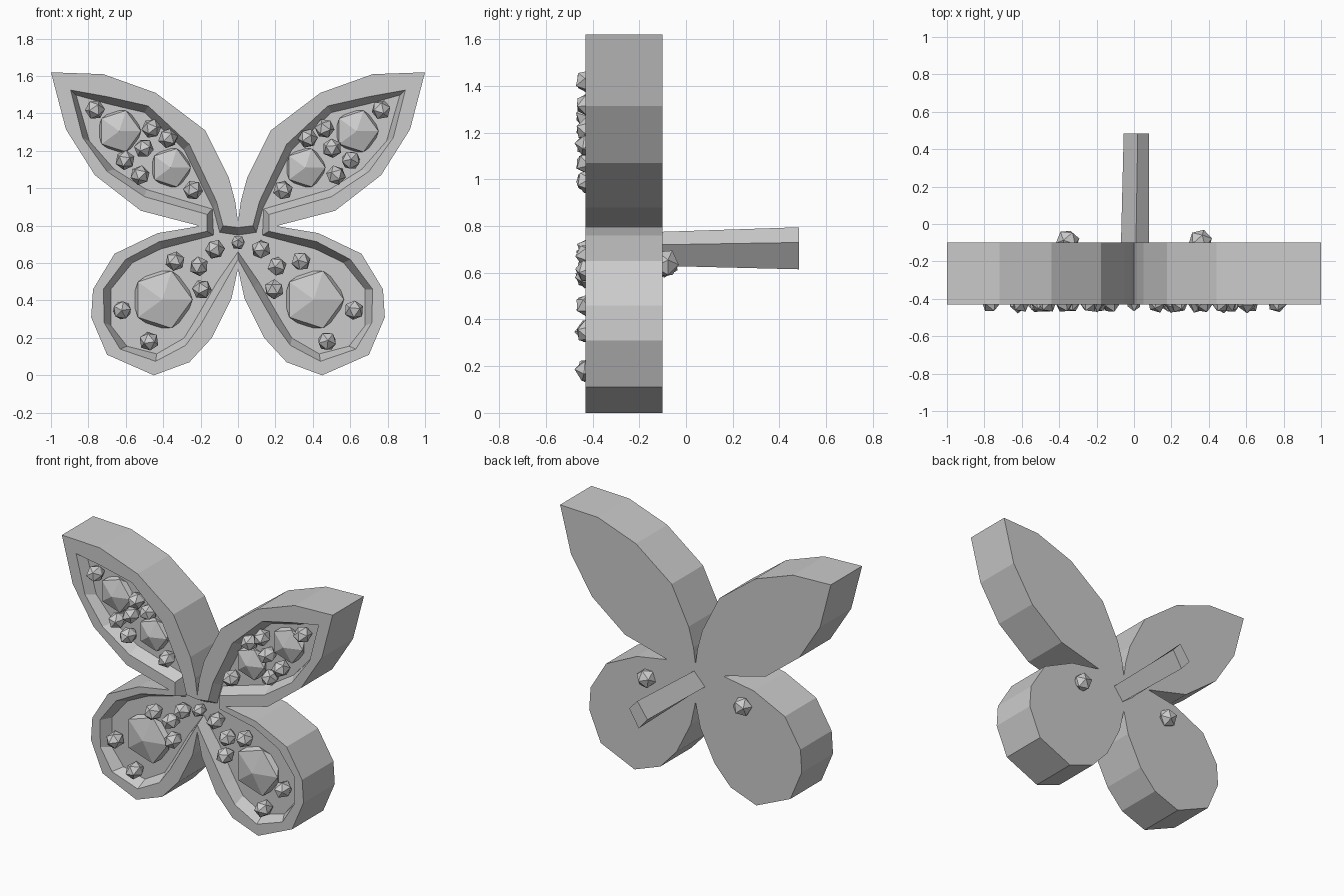
import bpy, bmesh, math, random
from mathutils import Vector, Euler

if "Cube" in bpy.data.objects:
    bpy.data.objects.remove(bpy.data.objects["Cube"])

random.seed(4)

# Right half of the butterfly outline, clockwise from the top notch, (x, z)
OUTER = [(0, .82), (.015, .93), (.05, 1.06), (.176, 1.31), (.44, 1.51), (.72, 1.61),
         (1, 1.62), (.92, 1.315), (.765, 1.07), (.52, .88), (.22, .802), (.21, .797),
         (.43, .76), (.66, .65), (.775, .46), (.785, .31), (.70, .11), (.45, 0),
         (.26, .07), (.14, .2), (.035, .41), (0, .57)]
# Matching inner edge of the raised rim
INNER = [(0, .79), (.08, .80), (.115, .93), (.26, 1.235), (.48, 1.44), (.70, 1.49),
         (.895, 1.525), (.83, 1.27), (.70, 1.09), (.50, .955), (.165, .86), (.165, .77),
         (.42, .715), (.60, .62), (.72, .46), (.715, .28), (.63, .14), (.44, .075),
         (.28, .16), (.20, .27), (.085, .47), (0, .62)]
FRONT, BACK, FLOOR = -.43, -.10, -.36


def finish(bm, name):
    bmesh.ops.recalc_face_normals(bm, faces=bm.faces)
    mesh = bpy.data.meshes.new(name)
    bm.to_mesh(mesh)
    bm.free()
    obj = bpy.data.objects.new(name, mesh)
    bpy.context.collection.objects.link(obj)
    return obj


def full(half):
    return half + [(-x, z) for x, z in reversed(half[1:-1])]


def ring(bm, points, y):
    return [bm.verts.new((x, y, z)) for x, z in points]


def bridge(bm, a, b):
    n = len(a)
    for i in range(n):
        j = (i + 1) % n
        bm.faces.new((a[i], a[j], b[j], b[i]))


# Butterfly body: solid back, side walls, flat rim and sunken floor
floor = []
for o, i in zip(OUTER, INNER):
    p = Vector(i) + (Vector(i) - Vector(o)).normalized() * .04
    floor.append((p.x, p.y))
bm = bmesh.new()
loops = [ring(bm, full(h), y) for h, y in
         ((OUTER, BACK), (OUTER, FRONT), (INNER, FRONT), (floor, FLOOR))]
for a, b in zip(loops, loops[1:]):
    bridge(bm, a, b)
bm.faces.new(loops[0])
bm.faces.new(loops[-1])
finish(bm, "butterfly_body")


def gem(name, x, y, z, r, depth, subdiv=1, turn=True):
    bm = bmesh.new()
    bmesh.ops.create_icosphere(bm, subdivisions=subdiv, radius=1)
    rot = Euler([random.uniform(0, 6.28) for _ in range(3)]) if turn else Euler((math.pi / 2, 0, 0))
    bmesh.ops.rotate(bm, verts=bm.verts, matrix=rot.to_matrix())
    bmesh.ops.scale(bm, verts=bm.verts, vec=(r, depth, r))
    obj = finish(bm, name)
    obj.location = (x, y, z)
    return obj


SMALL = [(.765, 1.42), (.463, 1.32), (.374, 1.267), (.503, 1.214), (.604, 1.15),
         (.524, 1.07), (.24, .99), (.123, .674), (.337, .61), (.209, .583),
         (.193, .46), (.62, .348), (.476, .182)]
LARGE = [(.635, 1.305, .13), (.36, 1.11, .12), (.405, .405, .18)]

for s in (-1, 1):
    # Small beads standing proud of the rim
    for x, z in SMALL:
        gem("small_gem", s * x, -.41, z, .054, .068)
    # Large faceted stones set into the wings
    for x, z, r in LARGE:
        gem("large_gem", s * x, FLOOR, z, r, .07, 1, False)
    # Beads showing through the back
    gem("back_gem", s * .355, -.09, .64, .065, .062)
gem("centre_gem", 0, -.41, .71, .04, .06)

# Ear post on the back, four-sided and slightly flared
bm = bmesh.new()
base = ring(bm, [(-.07, .69), (.01, .775), (.08, .72), (.01, .63)], BACK - .02)
tip = ring(bm, [(-.055, .69), (.02, .795), (.08, .73), (.01, .615)], .485)
bridge(bm, base, tip)
bm.faces.new(base)
bm.faces.new(tip)
finish(bm, "ear_post")
